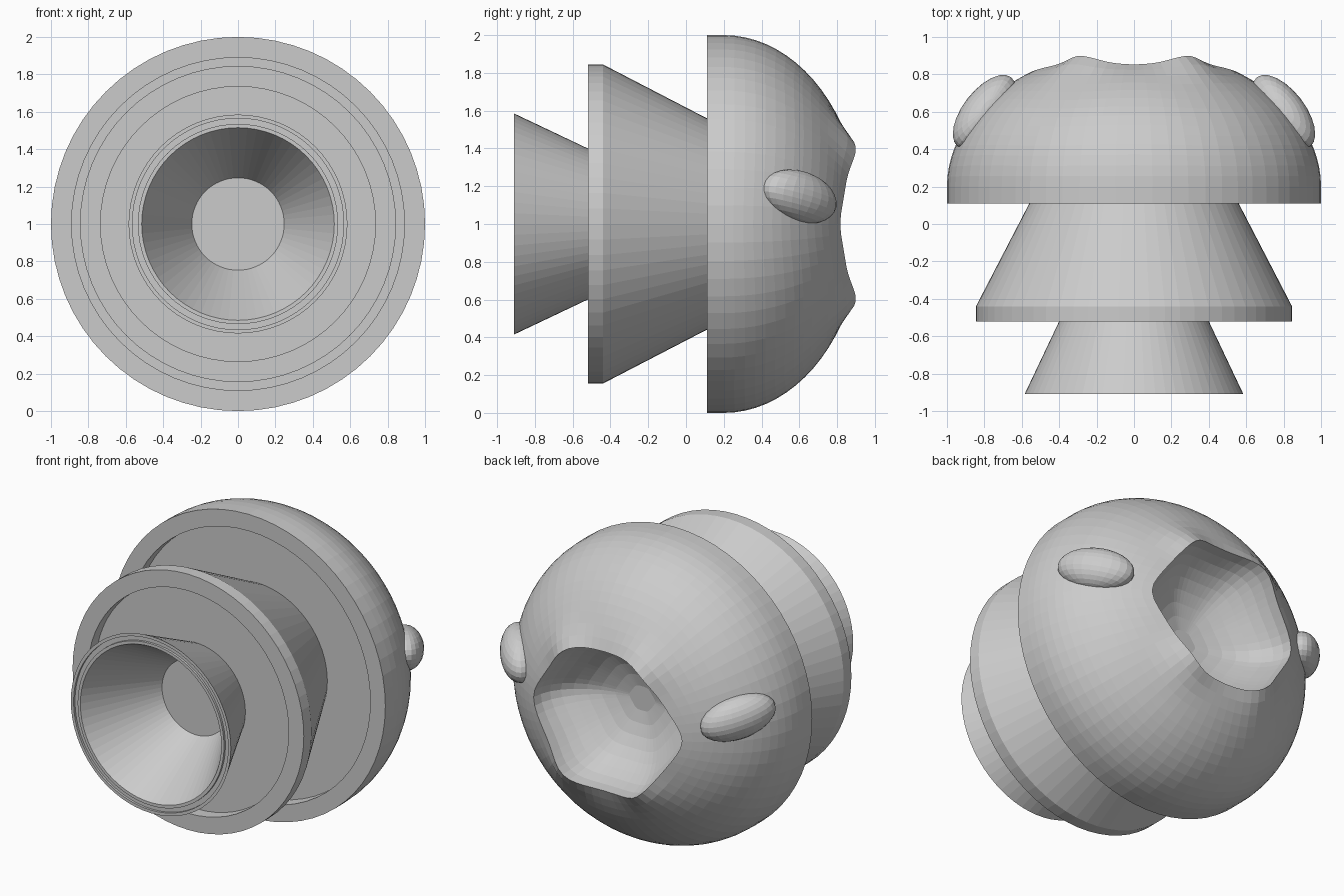
import bpy, bmesh, math
from mathutils import Matrix, Vector

if "Cube" in bpy.data.objects:
    bpy.data.objects.remove(bpy.data.objects["Cube"])

SEG = 64
grey = bpy.data.materials.new("plain_grey")
grey.diffuse_color = (0.6, 0.6, 0.6, 1)
grey.use_nodes = True
grey.node_tree.nodes["Principled BSDF"].inputs["Base Color"].default_value = grey.diffuse_color


def finish(name, bm):
    bmesh.ops.recalc_face_normals(bm, faces=bm.faces)
    mesh = bpy.data.meshes.new(name)
    bm.to_mesh(mesh)
    bm.free()
    mesh.materials.append(grey)
    obj = bpy.data.objects.new(name, mesh)
    bpy.context.collection.objects.link(obj)
    return obj


def skin(name, rings):
    """Join rings of points into one closed skin, capping both ends."""
    bm = bmesh.new()
    loops = [[bm.verts.new(p) for p in ring] for ring in rings]
    for a, b in zip(loops, loops[1:]):
        for i in range(SEG):
            j = (i + 1) % SEG
            bm.faces.new((a[i], a[j], b[j], b[i]))
    bm.faces.new(loops[0])
    bm.faces.new(loops[-1])
    return finish(name, bm)


def circle(r, y):
    """Ring of radius r around the long axis."""
    return [(r * math.cos(a), y, 1 + r * math.sin(a)) for a in ANGLES]


ANGLES = [2 * math.pi * i / SEG for i in range(SEG)]


def mouth_radius(a):
    """Rounded hexagon outline of the opening at the back."""
    c, s = abs(math.cos(a)), abs(math.sin(a))
    terms = ((c * .817 + s * .578) / .475, abs(c * .817 - s * .578) / .475, s / .46)
    return sum(t ** 10 for t in terms) ** -0.1


def dome_y(r, a):
    """Flattened dome with a small swelling at the four mouth corners."""
    x, z = abs(r * math.cos(a)), abs(r * math.sin(a))
    swell = .06 * math.exp(-((x - .27) ** 2 + (z - .39) ** 2) / .02)
    return .2 + .734 * math.sqrt(max(0, 1 - r * r)) + swell


def dome_ring(t):
    ring = []
    for a in ANGLES:
        start = math.asin(mouth_radius(a))
        r = math.sin(start + (math.pi / 2 - start) * t)
        ring.append((r * math.cos(a), dome_y(r, a), 1 + r * math.sin(a)))
    return ring


def bowl_ring(t):
    ring = []
    for a in ANGLES:
        rim = mouth_radius(a)
        y = dome_y(rim, a)
        r = rim * math.cos(t * math.pi / 2)
        ring.append((r * math.cos(a), y - (y - .45) * math.sin(t * math.pi / 2),
                     1 + r * math.sin(a)))
    return ring


# Domed head: recessed flat side, dome, hollow mouth
skin("domed_head",
     [circle(.45, .2), circle(.89, .2), circle(.89, .11), circle(1, .11)]
     + [dome_ring(1 - i / 14) for i in range(15)]
     + [bowl_ring(i / 9) for i in range(1, 9)])

# Middle flared collar with a recessed face
skin("middle_collar", [circle(r, y) for r, y in (
    (.508, .21), (.845, -.44), (.845, -.52), (.735, -.52), (.735, -.44), (.3, -.44))])

# Front funnel with a grooved lip and a conical bore
skin("front_funnel", [circle(r, y) for r, y in (
    (.355, -.425), (.585, -.91), (.565, -.91), (.565, -.895), (.535, -.895),
    (.535, -.91), (.515, -.91), (.23, -.41))])

# Pair of tilted oval side bumps
tilt = math.radians(14)
for name, s in (("right_side_bump", 1), ("left_side_bump", -1)):
    along, out, up = Vector((-.61 * s, .79, 0)), Vector((.79 * s, .61, 0)), Vector((0, 0, 1))
    u = along * math.cos(tilt) - up * math.sin(tilt)
    w = up * math.cos(tilt) + along * math.sin(tilt)
    m = Matrix((u * .24, out * .115, w * .135)).transposed().to_4x4()
    m.translation = (.8 * s, .6, 1.145)
    bm = bmesh.new()
    bmesh.ops.create_uvsphere(bm, u_segments=24, v_segments=14, radius=1)
    bmesh.ops.transform(bm, matrix=m, verts=bm.verts)
    finish(name, bm)
